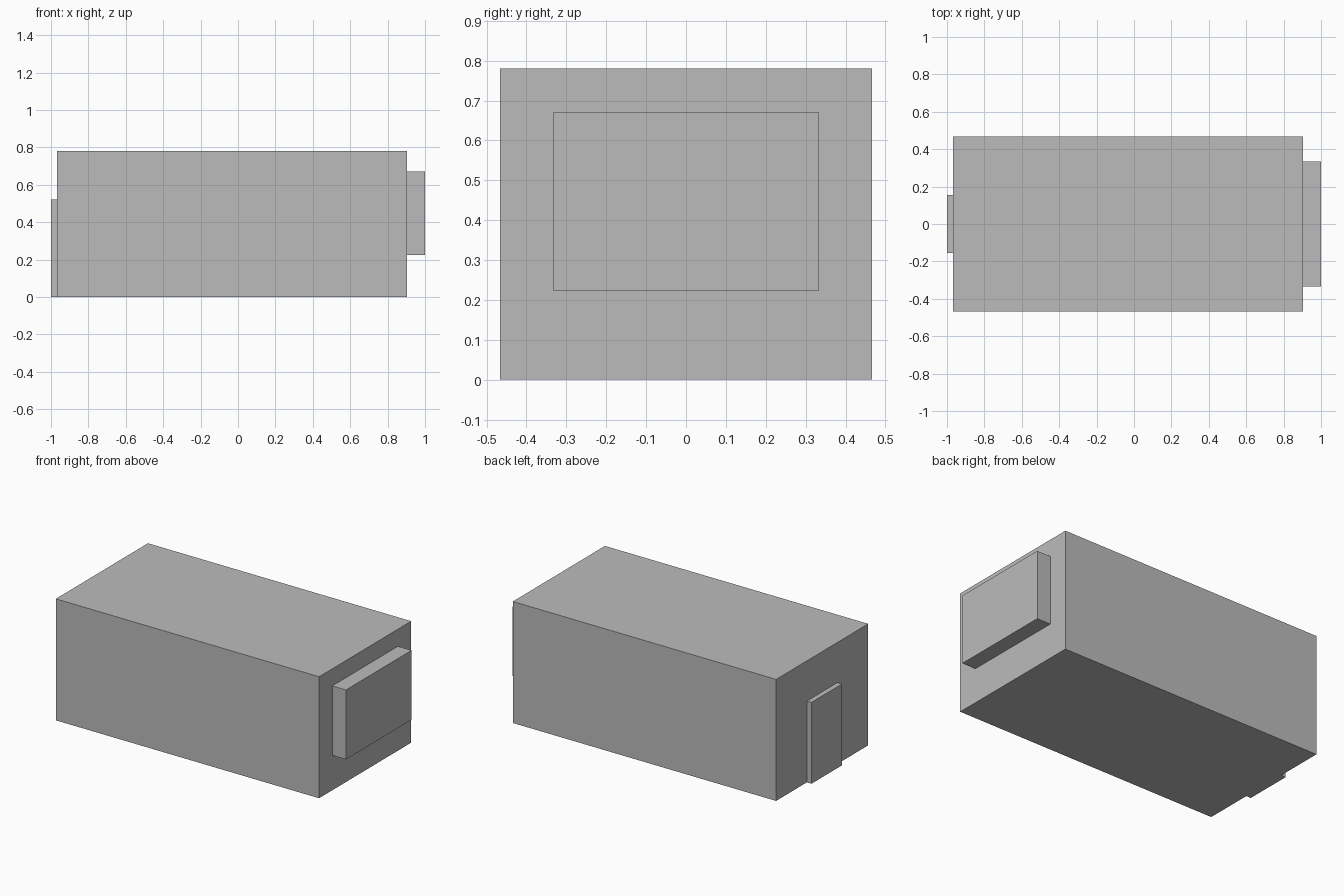
import bpy
from mathutils import Vector

default = bpy.data.objects.get("Cube")
if default:
    bpy.data.objects.remove(default, do_unlink=True)

grey = bpy.data.materials.new("plain grey")
grey.use_nodes = True
colour = (0.5, 0.5, 0.5, 1)
grey.diffuse_color = colour
grey.node_tree.nodes["Principled BSDF"].inputs["Base Color"].default_value = colour


def box(name, low, high):
    """Add a flat-sided box between two opposite corners."""
    low, high = Vector(low), Vector(high)
    bpy.ops.mesh.primitive_cube_add(size=1, location=(low + high) / 2)
    obj = bpy.context.object
    obj.name = name
    obj.scale = high - low
    bpy.ops.object.transform_apply(location=False, rotation=False, scale=True)
    obj.data.materials.append(grey)
    return obj


# Main block
box("body", (-0.967, -0.467, 0), (0.903, 0.467, 0.78))
# Raised panel on the +x end
box("end_panel", (0.903, -0.333, 0.224), (1, 0.333, 0.67))
# Door slab on the -x end
box("door", (-1, -0.155, 0), (-0.967, 0.155, 0.522))
